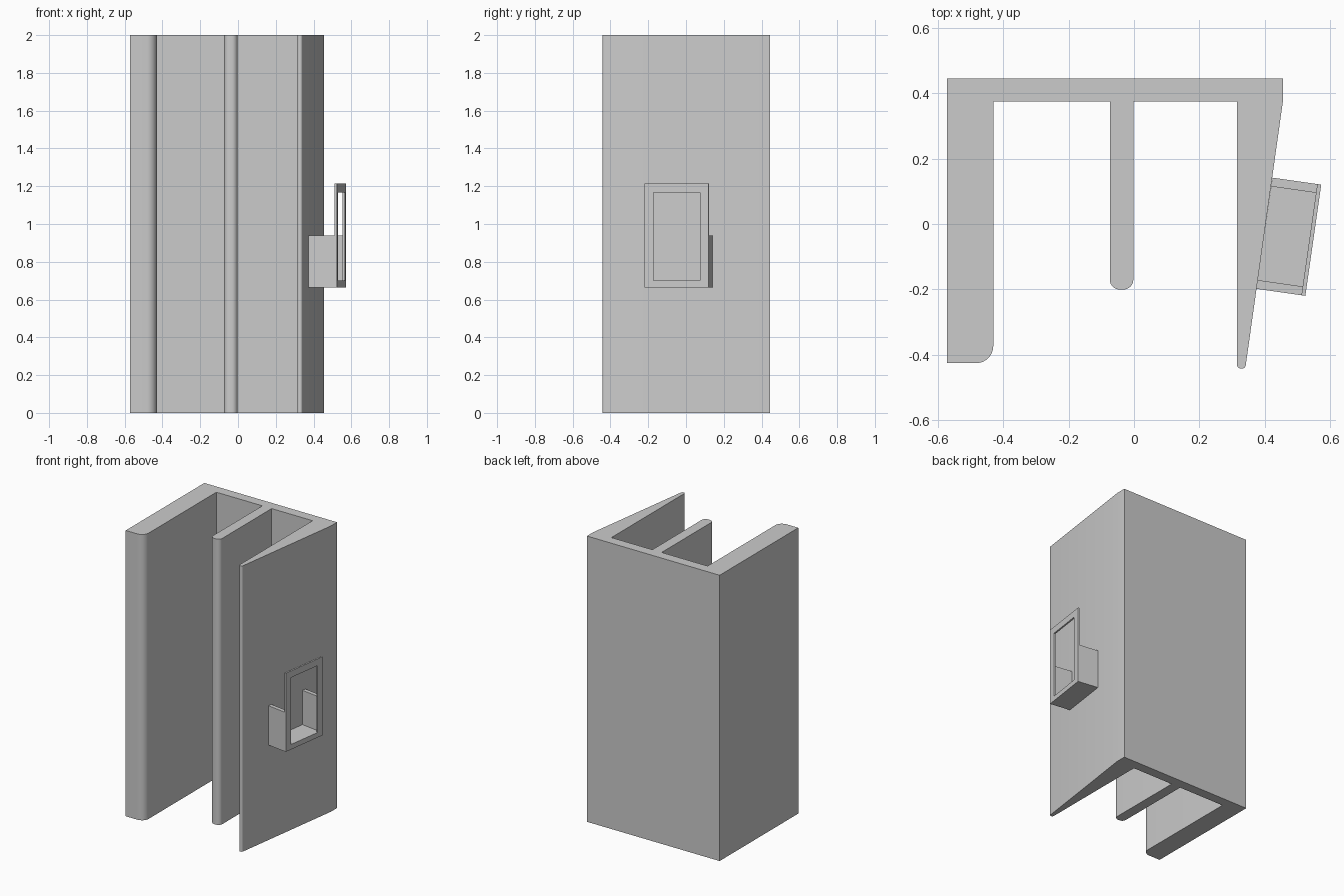
import bpy, bmesh, math
from mathutils import Vector, Matrix

cube = bpy.data.objects.get("Cube")
if cube:
    bpy.data.objects.remove(cube, do_unlink=True)

grey = bpy.data.materials.new("plain grey")
grey.use_nodes = True
COLOUR = (0.6, 0.6, 0.6, 1)
grey.diffuse_color = COLOUR
grey.node_tree.nodes["Principled BSDF"].inputs["Base Color"].default_value = COLOUR


def rounded(points, steps=8):
    """Outline from (x, y, radius) corners; each radius becomes an arc."""
    out = []
    for i, (x, y, r) in enumerate(points):
        p = Vector((x, y))
        if r == 0:
            out.append(p)
            continue
        a = (Vector(points[i - 1][:2]) - p).normalized()
        b = (Vector(points[(i + 1) % len(points)][:2]) - p).normalized()
        half = a.angle(b) / 2
        centre = p + (a + b).normalized() * r / math.sin(half)
        start = p + a * r / math.tan(half) - centre
        end = p + b * r / math.tan(half) - centre
        sweep = start.angle_signed(end)
        for k in range(steps + 1):
            out.append(centre + Matrix.Rotation(-sweep * k / steps, 2) @ start)
    return out


def finish(name, bm):
    bmesh.ops.recalc_face_normals(bm, faces=bm.faces)
    mesh = bpy.data.meshes.new(name)
    bm.to_mesh(mesh)
    bm.free()
    mesh.materials.append(grey)
    obj = bpy.data.objects.new(name, mesh)
    bpy.context.collection.objects.link(obj)
    bpy.ops.object.select_all(action='DESELECT')
    obj.select_set(True)
    bpy.context.view_layer.objects.active = obj
    bpy.ops.object.shade_smooth_by_angle(angle=math.radians(30))
    return obj


def extrude(bm, face, offset):
    geom = bmesh.ops.extrude_face_region(bm, geom=[face])["geom"]
    bmesh.ops.translate(bm, vec=offset,
                        verts=[g for g in geom if isinstance(g, bmesh.types.BMVert)])


# Channel body: back plate with three legs, as one extruded profile
profile = [
    (-0.572, 0.445, 0), (-0.572, -0.425, 0), (-0.43, -0.425, 0.052), (-0.43, 0.375, 0),
    (-0.074, 0.375, 0), (-0.074, -0.2, 0.03), (-0.002, -0.2, 0.03), (-0.002, 0.375, 0),
    (0.315, 0.375, 0), (0.315, -0.442, 0.012), (0.34, -0.442, 0.012),
    (0.455, 0.375, 0), (0.455, 0.445, 0),
]
bm = bmesh.new()
base = bm.faces.new([bm.verts.new((p.x, p.y, 0)) for p in rounded(profile)])
extrude(bm, base, Vector((0, 0, 2)))
finish("channel_body", bm)

# Holder on the sloping side; local x runs outward, local y along the wall
LENGTH, DEPTH, LOW, LIP, HIGH = 0.343, 0.151, 0.665, 0.94, 1.215
PLATE, WALL, FLOOR, RIM = 0.012, 0.027, 0.035, 0.047
place = (Matrix.Translation((0.374, -0.198, 0))
         @ Matrix.Rotation(-math.atan2(0.115, 0.805), 4, 'Z'))

# Holder tray: U-shaped section pushed outward from the wall
bm = bmesh.new()
top, foot = LENGTH - WALL, LOW + FLOOR
section = [(0, LOW), (LENGTH, LOW), (LENGTH, LIP), (top, LIP),
           (top, foot), (WALL, foot), (WALL, LIP), (0, LIP)]
face = bm.faces.new([bm.verts.new((0, y, z)) for y, z in section])
extrude(bm, face, Vector((DEPTH - PLATE, 0, 0)))
finish("holder_tray", bm).matrix_world = place

# Window frame across the open side of the tray
bm = bmesh.new()
outer = [(0, LOW), (LENGTH, LOW), (LENGTH, HIGH), (0, HIGH)]
inner = [(RIM, foot), (LENGTH - RIM, foot), (LENGTH - RIM, HIGH - RIM), (RIM, HIGH - RIM)]
rings = [[bm.verts.new((x, y, z)) for y, z in loop]
         for x, loop in ((DEPTH - PLATE, outer), (DEPTH, outer),
                         (DEPTH, inner), (DEPTH - PLATE, inner))]
for i in range(4):
    a, b = rings[i], rings[(i + 1) % 4]
    for k in range(4):
        n = (k + 1) % 4
        bm.faces.new((a[k], a[n], b[n], b[k]))
finish("holder_frame", bm).matrix_world = place
